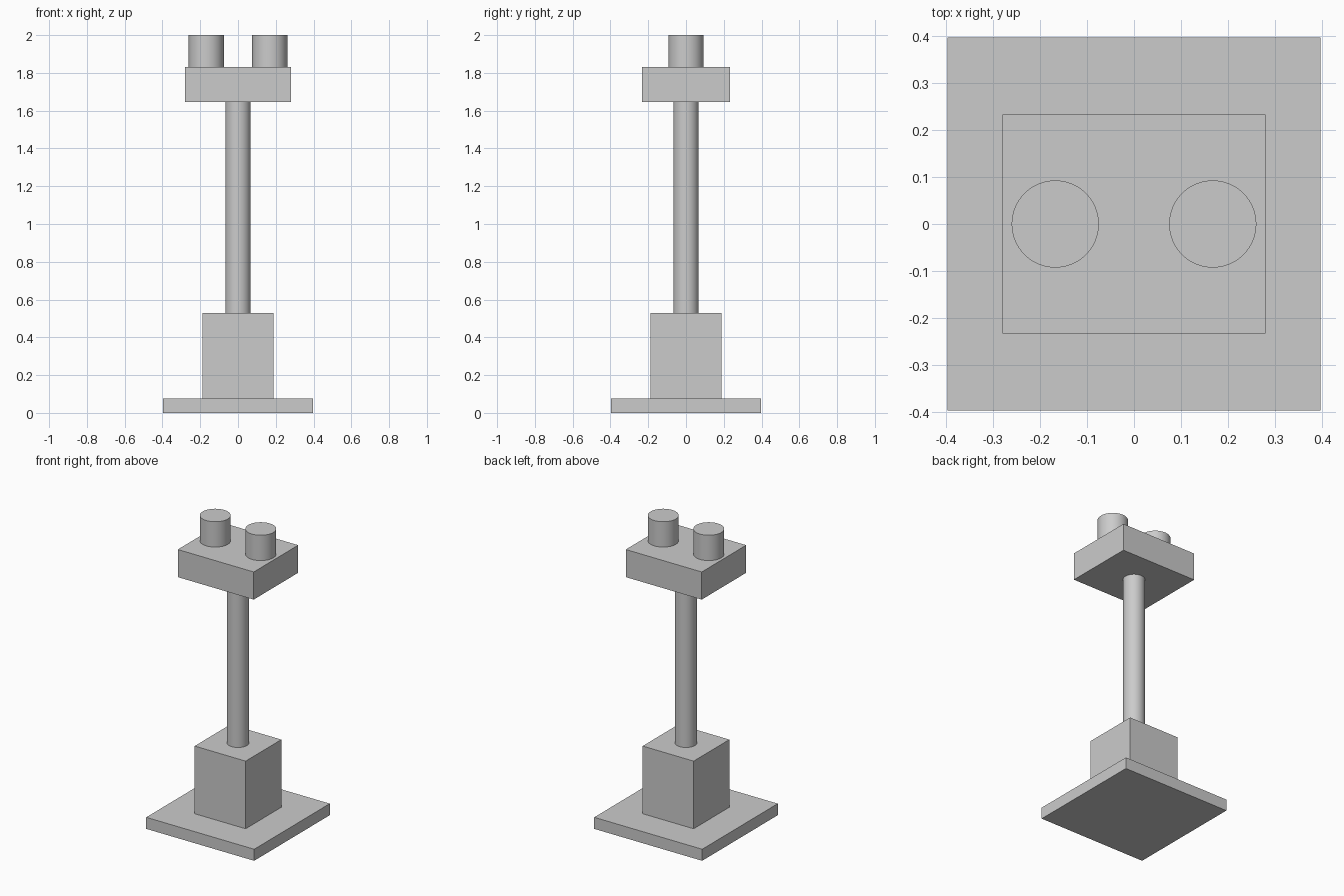
import bpy
import math

cube = bpy.data.objects.get("Cube")
if cube:
    bpy.data.objects.remove(cube, do_unlink=True)

# Single flat grey for every part
GREY = (0.6, 0.6, 0.6, 1.0)
grey = bpy.data.materials.new("light_grey")
grey.use_nodes = True
grey.diffuse_color = GREY
grey.node_tree.nodes["Principled BSDF"].inputs["Base Color"].default_value = GREY


def box(name, width, depth, bottom, top):
    bpy.ops.mesh.primitive_cube_add(size=1, location=(0, 0, (bottom + top) / 2))
    obj = bpy.context.object
    obj.name = name
    obj.scale = (width, depth, top - bottom)
    bpy.ops.object.transform_apply(location=False, rotation=False, scale=True)
    obj.data.materials.append(grey)
    return obj


def cylinder(name, radius, x, bottom, top):
    bpy.ops.mesh.primitive_cylinder_add(
        vertices=64, radius=radius, depth=top - bottom,
        location=(x, 0, (bottom + top) / 2))
    obj = bpy.context.object
    obj.name = name
    obj.data.materials.append(grey)
    bpy.ops.object.shade_smooth_by_angle(angle=math.radians(30))
    return obj


# Stand: flat plate, pedestal block and pole
box("base_plate", 0.796, 0.796, 0, 0.077)
box("pedestal", 0.376, 0.376, 0.077, 0.528)
cylinder("pole", 0.067, 0, 0.528, 1.647)

# Head block with a pair of upright round posts
box("head", 0.56, 0.468, 1.647, 1.831)
for side, x in (("left", 0.168), ("right", -0.168)):
    cylinder(side + "_post", 0.093, x, 1.831, 2)
